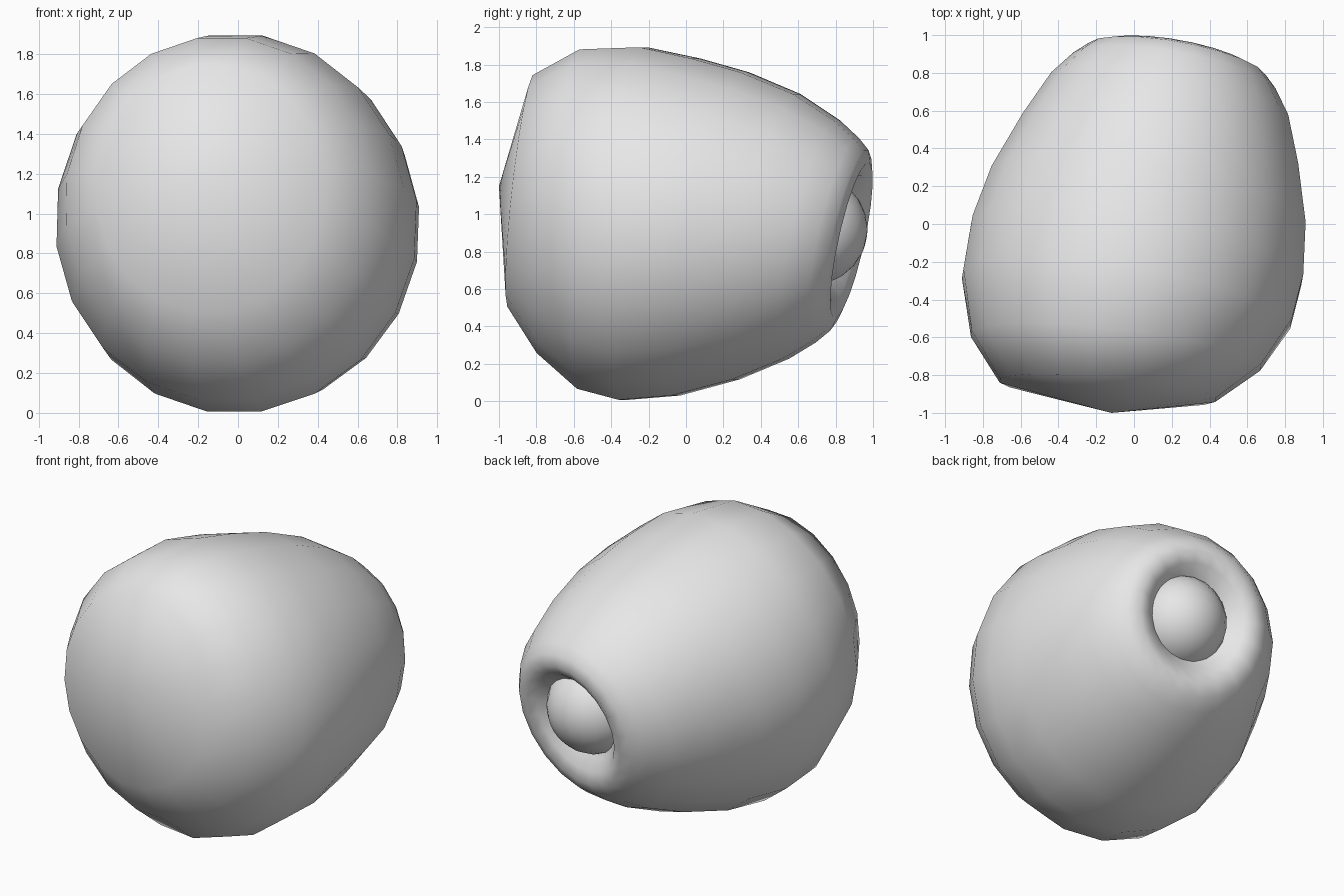
import bpy, bmesh, math
from mathutils import Vector

if "Cube" in bpy.data.objects:
    bpy.data.objects.remove(bpy.data.objects["Cube"])

SEG = 20

grey = bpy.data.materials.new("light_grey")
grey.diffuse_color = (0.8, 0.8, 0.8, 1)
grey.use_nodes = True
grey.node_tree.nodes["Principled BSDF"].inputs["Base Color"].default_value = grey.diffuse_color


def finish(bm, name):
    bmesh.ops.recalc_face_normals(bm, faces=bm.faces)
    for f in bm.faces:
        f.smooth = True
    mesh = bpy.data.meshes.new(name)
    bm.to_mesh(mesh)
    bm.free()
    mesh.materials.append(grey)
    obj = bpy.data.objects.new(name, mesh)
    bpy.context.collection.objects.link(obj)
    return obj


# Cross-sections from front to back: y, centre z, half width, half height, tilt
sections = [
    (-0.88, 1.125, 0.58, 0.63, 0.50),
    (-0.67, 1.07, 0.78, 0.83, 0.65),
    (-0.395, 0.98, 0.89, 0.94, 0.85),
    (-0.14, 0.92, 0.90, 0.945, 1),
    (0.13, 0.895, 0.855, 0.895, 1),
    (0.43, 0.88, 0.75, 0.79, 1),
    (0.67, 0.865, 0.645, 0.66, 1),
    (0.795, 0.86, 0.55, 0.565, 1),
    (0.86, 0.86, 0.48, 0.50, 1),
    (0.885, 0.86, 0.40, 0.425, 1),
    # recessed socket
    (0.86, 0.87, 0.33, 0.35, 1),
    (0.80, 0.885, 0.27, 0.28, 1),
    (0.74, 0.90, 0.20, 0.20, 1),
]


# Tapered body lofted through tilted rings
bm = bmesh.new()
rings = []
for y, cz, rx, rz, k in sections:
    axis = Vector((0.18 * k, 1, -0.22 * k)).normalized()
    side = axis.cross(Vector((0, 0, 1))).normalized()
    up = side.cross(axis)
    centre = Vector((0.045 + 0.21 * y, y, cz))
    ring = []
    for i in range(SEG):
        a = math.tau * (i + 0.5) / SEG
        ring.append(bm.verts.new(centre + side * rx * math.cos(a) + up * rz * math.sin(a)))
    rings.append(ring)
for a, b in zip(rings, rings[1:]):
    for i in range(SEG):
        j = (i + 1) % SEG
        bm.faces.new((a[i], a[j], b[j], b[i]))
# Rounded nose fan and socket floor
nose = bm.verts.new((-0.12, -1, 1.15))
for i in range(SEG):
    bm.faces.new((nose, rings[0][i], rings[0][(i + 1) % SEG]))
bm.faces.new(rings[-1])
finish(bm, "body")

# Ball seated in the socket
bm = bmesh.new()
bmesh.ops.create_uvsphere(bm, u_segments=20, v_segments=12, radius=0.30)
ball = finish(bm, "socket_ball")
ball.location = (0.21, 0.67, 0.92)
ball.rotation_mode = 'QUATERNION'
ball.rotation_quaternion = Vector((0.18, 1, -0.22)).to_track_quat('Z', 'Y')
